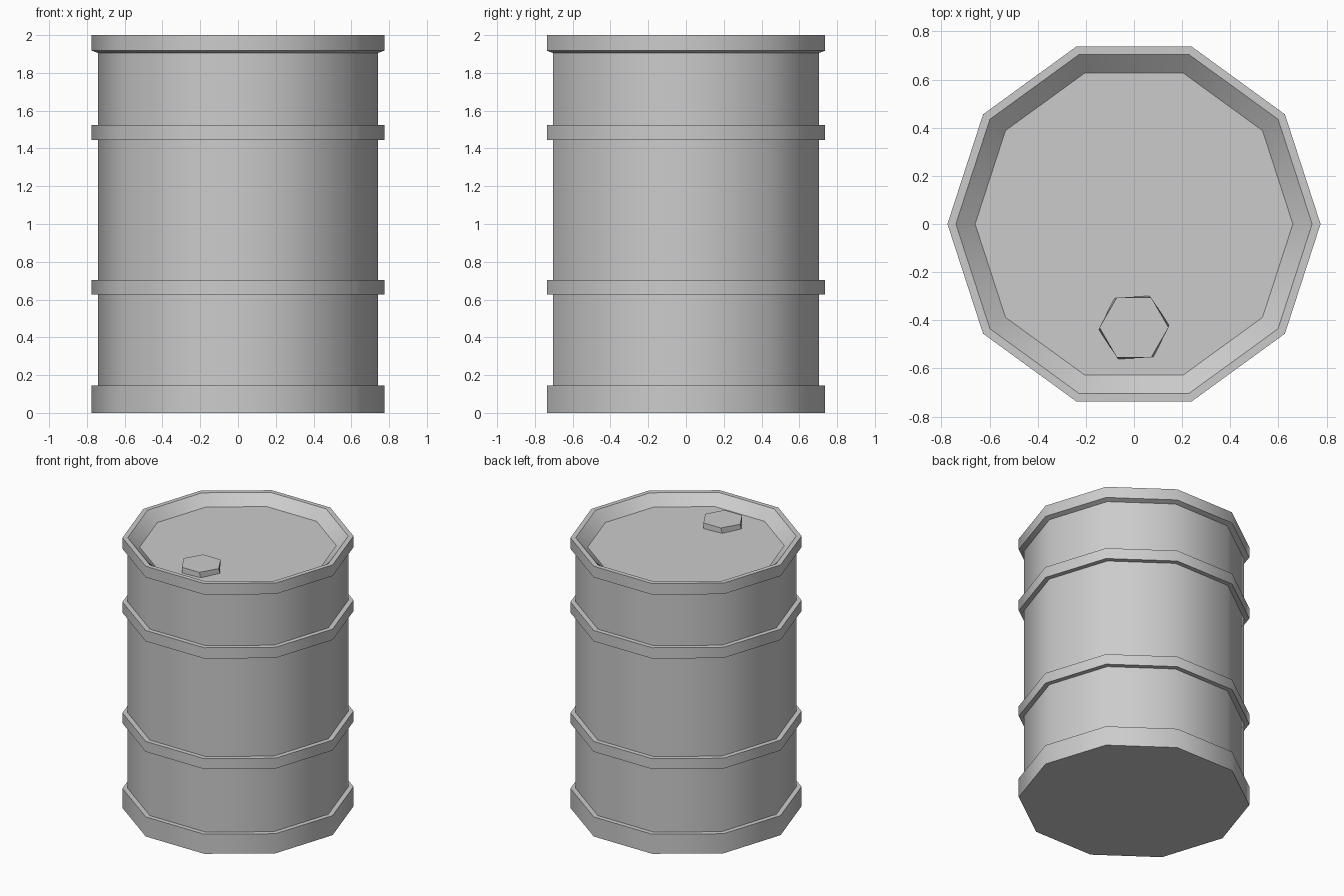
import bpy, bmesh
from math import radians, cos, sin, tau

if "Cube" in bpy.data.objects:
    bpy.data.objects.remove(bpy.data.objects["Cube"])


def lathe(name, profile, sides, centre=(0, 0, 0), twists=None):
    """Stack n-sided rings from (radius, z) pairs and cap both ends."""
    bm = bmesh.new()
    rings = []
    for k, (r, z) in enumerate(profile):
        t = radians(twists[k]) if twists else 0
        rings.append([bm.verts.new((centre[0] + r * cos(tau * i / sides + t),
                                    centre[1] + r * sin(tau * i / sides + t),
                                    centre[2] + z)) for i in range(sides)])
    for a, b in zip(rings, rings[1:]):
        for i in range(sides):
            j = (i + 1) % sides
            bm.faces.new((a[i], a[j], b[j], b[i]))
    bm.faces.new(rings[0][::-1])
    bm.faces.new(rings[-1])
    bmesh.ops.recalc_face_normals(bm, faces=bm.faces[:])
    mesh = bpy.data.meshes.new(name)
    bm.to_mesh(mesh)
    bm.free()
    ob = bpy.data.objects.new(name, mesh)
    bpy.context.collection.objects.link(ob)
    return ob


OUTER, BODY, LID = 0.775, 0.74, 0.66
LID_Z = 1.93

# Drum: base band, two hoops, rim and recessed lid
profile = [(OUTER, 0), (OUTER, 0.145), (BODY, 0.145)]
for low, high in ((0.627, 0.704), (1.445, 1.525)):
    profile += [(BODY, low), (OUTER, low), (OUTER, high), (BODY, high)]
profile += [(BODY, 1.905), (OUTER, 1.918), (OUTER, 2.0), (BODY, 2.0), (LID, LID_Z)]
drum = lathe("drum", profile, 10)

# Hexagonal bung cap on the lid, slightly twisted
lathe("bung_cap", [(0.146, -0.005), (0.143, 0.038)], 6, (0, -0.43, LID_Z), (4, 0))

# Smooth sides, crisp rims
bpy.ops.object.select_all(action='DESELECT')
drum.select_set(True)
bpy.context.view_layer.objects.active = drum
bpy.ops.object.shade_smooth_by_angle(angle=radians(38))
